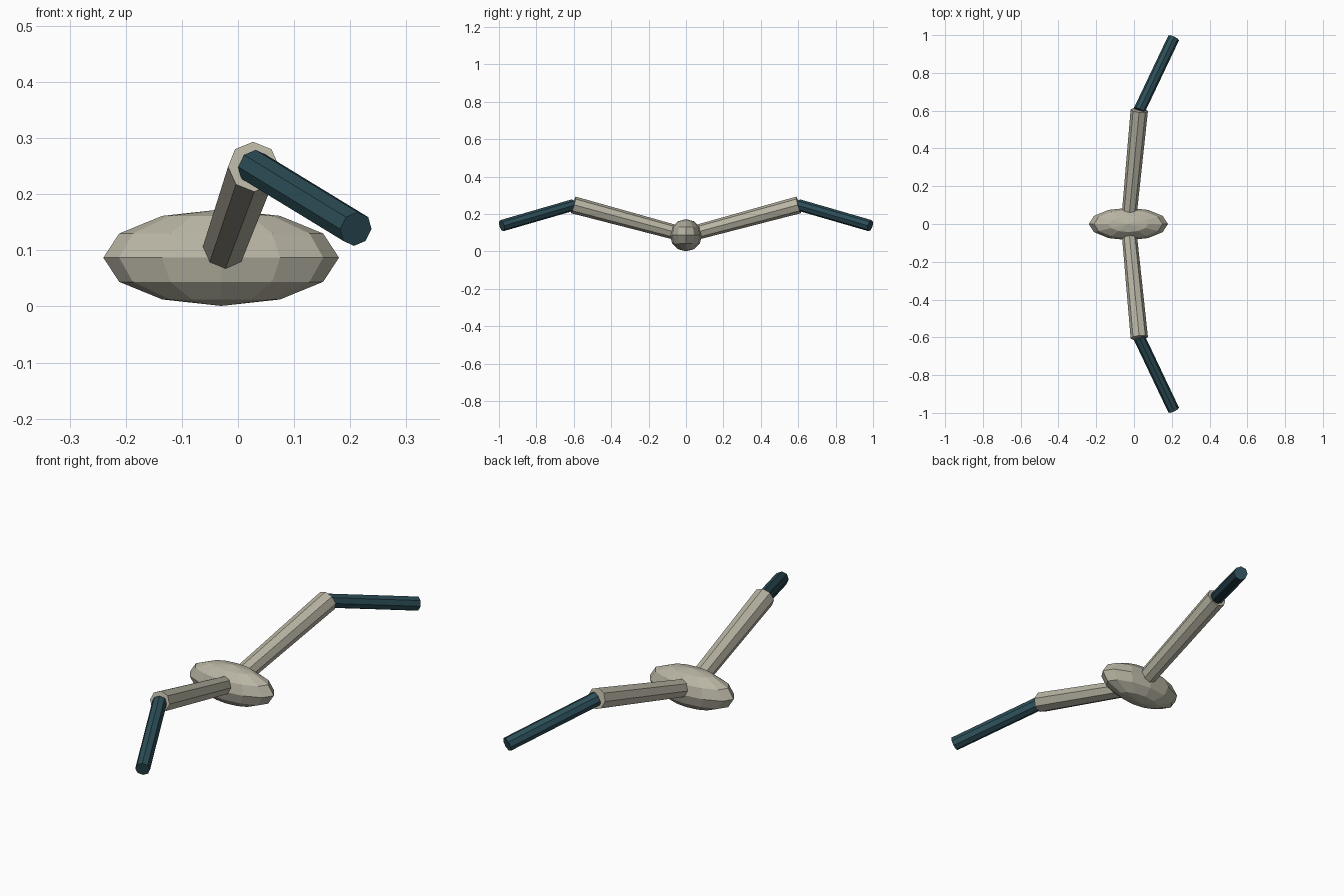
import bpy
import bmesh
from mathutils import Vector, Matrix

cube = bpy.data.objects.get("Cube")
if cube:
    bpy.data.objects.remove(cube, do_unlink=True)


def make_material(name, color):
    mat = bpy.data.materials.new(name)
    mat.use_nodes = True
    mat.diffuse_color = color
    mat.node_tree.nodes["Principled BSDF"].inputs["Base Color"].default_value = color
    return mat


def add_object(name, bm, mat):
    mesh = bpy.data.meshes.new(name)
    bm.to_mesh(mesh)
    bm.free()
    mesh.materials.append(mat)
    obj = bpy.data.objects.new(name, mesh)
    bpy.context.collection.objects.link(obj)
    return obj


def add_rod(name, start, end, r_start, r_end, mat):
    """Eight-sided rod between two points, one corner facing up."""
    start, end = Vector(start), Vector(end)
    axis = end - start
    turn = axis.to_track_quat('Z', 'Y').to_matrix().to_4x4()
    bm = bmesh.new()
    bmesh.ops.create_cone(bm, cap_ends=True, segments=8, radius1=r_start,
                          radius2=r_end, depth=axis.length,
                          matrix=Matrix.Translation((start + end) / 2) @ turn)
    return add_object(name, bm, mat)


bone = make_material("pale stone", (0.48, 0.46, 0.37, 1))
teal = make_material("dark teal", (0.025, 0.075, 0.095, 1))

# Faceted ellipsoid body
center = Vector((-0.03, 0, 0.087))
bm = bmesh.new()
bmesh.ops.create_uvsphere(bm, u_segments=12, v_segments=6, radius=1)
bmesh.ops.scale(bm, vec=(0.21, 0.086, 0.086), verts=bm.verts)
bmesh.ops.translate(bm, vec=center, verts=bm.verts)
add_object("body", bm, bone)

# Two jointed limbs, mirrored front to back
for side, label in ((-1, "front"), (1, "back")):
    elbow = (0.028, side * 0.602, 0.249)
    tip = (0.21, side * 0.985, 0.138)
    add_rod(label + "_upper_limb", center, elbow, 0.039, 0.046, bone)
    add_rod(label + "_lower_limb", elbow, tip, 0.031, 0.031, teal)
